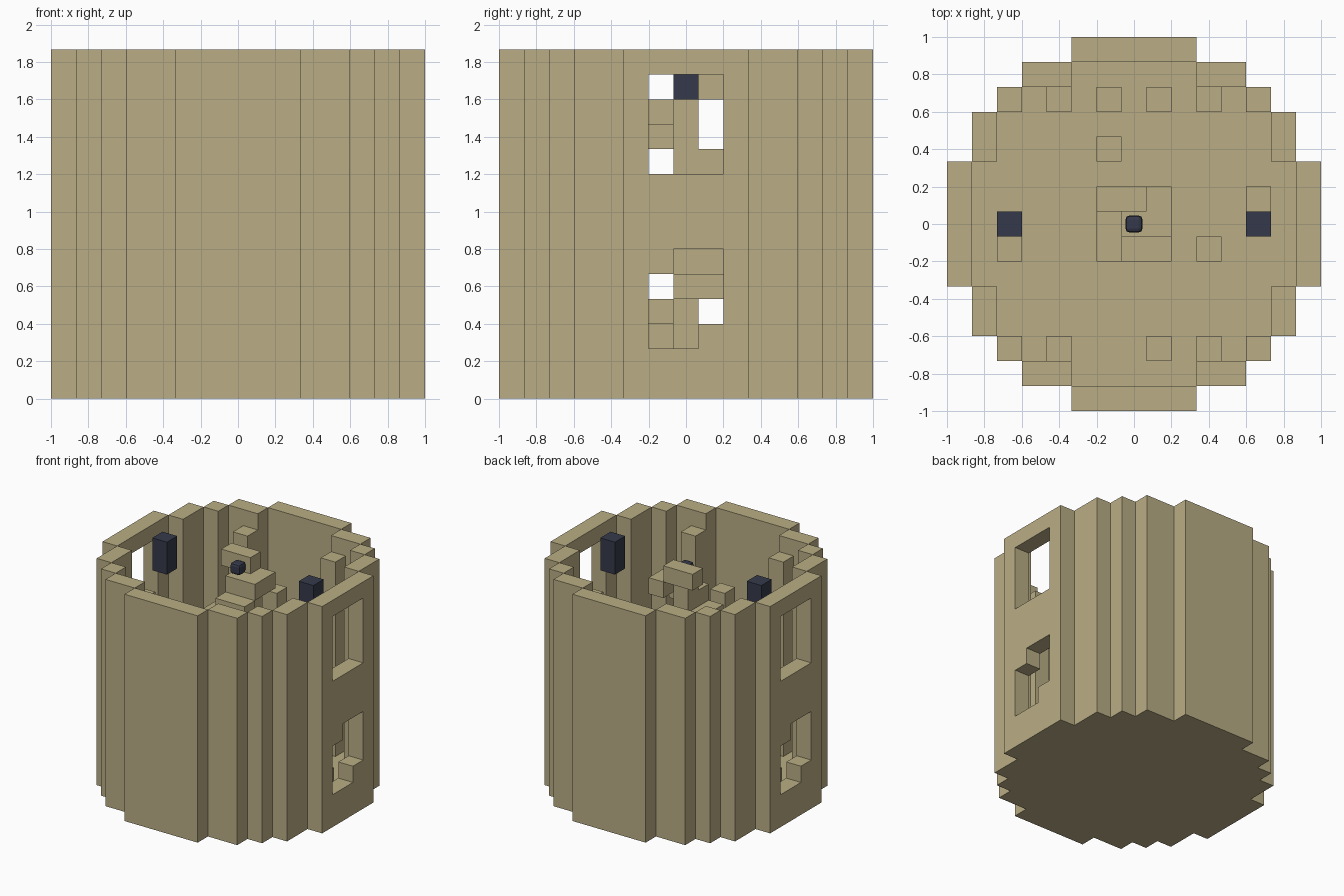
import bpy
import bmesh
from itertools import product
from mathutils import Matrix, Vector

U = 2 / 15      # edge of one block
TOP = 14        # height in blocks

cube = bpy.data.objects.get("Cube")
if cube:
    bpy.data.objects.remove(cube, do_unlink=True)


def material(name, rgb):
    m = bpy.data.materials.new(name)
    m.use_nodes = True
    m.diffuse_color = (*rgb, 1)
    m.node_tree.nodes["Principled BSDF"].inputs["Base Color"].default_value = (*rgb, 1)
    return m


sandstone = material("sandstone", (0.49, 0.42, 0.235))
slate = material("dark_slate", (0.036, 0.042, 0.07))


def finish(name, bm, mat):
    mesh = bpy.data.meshes.new(name)
    bm.to_mesh(mesh)
    bm.free()
    mesh.materials.append(mat)
    obj = bpy.data.objects.new(name, mesh)
    bpy.context.collection.objects.link(obj)
    return obj


def block(xs, ys, zs):
    """All block cells in three inclusive ranges."""
    return set(product(*(range(a, b + 1) for a, b in (xs, ys, zs))))


def column(x, y, z0, z1):
    return block((x, x), (y, y), (z0, z1))


def build(name, cells, mat):
    """Skin a set of cells with only its outside faces."""
    bm = bmesh.new()
    for c in cells:
        centre = Vector((c[0], c[1], c[2] + 0.5))
        for axis, sign in product(range(3), (-1, 1)):
            n = Vector((0, 0, 0))
            n[axis] = sign
            if tuple(int(a + b) for a, b in zip(c, n)) in cells:
                continue
            u = Vector((0, 0, 0))
            u[(axis + 1) % 3] = 0.5
            v = n.cross(u)
            mid = centre + n / 2
            corners = (mid - u - v, mid + u - v, mid + u + v, mid - u + v)
            bm.faces.new([bm.verts.new(p * U) for p in corners])
    bmesh.ops.remove_doubles(bm, verts=bm.verts, dist=0.001)
    return finish(name, bm, mat)


# Round wall: one quarter of the ring, mirrored to all four sides
quarter = {(7, 0), (7, 1), (7, 2), (6, 3), (6, 4), (5, 5), (4, 6), (3, 6), (2, 7), (1, 7), (0, 7)}
ring = {(sx * x, sy * y) for x, y in quarter for sx in (-1, 1) for sy in (-1, 1)}
wall = {(x, y, z) for x, y in ring for z in range(TOP)}

# Window openings, turned half a circle for the opposite wall
for s in (-1, 1):
    wall -= block((7 * s, 7 * s), (-1, 1), (9, 12))
    opening = block((7 * s, 7 * s), (-1, 1), (2, 5))
    wall -= opening - {(7 * s, -s, 5), (7 * s, s, 2)}

# Floor fills the ring at the bottom layer
reach = {y: max(x for x, yy in ring if yy == y) for y in range(-7, 8)}
for y, r in reach.items():
    wall |= block((-r, r), (y, y), (0, 0))
build("round_wall", wall, sandstone)

# Spiral stair: a pinwheel of two-block steps round a central post
steps = [((1, 0), (1, 1)), ((-1, 1), (0, 1)), ((-1, -1), (-1, 0)), ((0, -1), (1, -1))]
stair = column(0, 0, 1, 12)
for z in range(1, TOP):
    stair |= {(x, y, z) for x, y in steps[z % 4]}
build("spiral_stair", stair, sandstone)

# Pillars standing against the inside of the wall
pillars = set()
for sx, sy in product((-1, 1), repeat=2):
    pillars |= column(3 * sx, 5 * sy, 1, 12)
for s in (-1, 1):
    pillars |= column(-s, 5 * s, 1, 9)
build("inner_pillars", pillars, sandstone)

# Loose low blocks on the floor
low = set()
for x, y in ((1, 5), (-1, 3), (3, -1), (5, 1), (-5, -1)):
    low |= column(x, y, 1, 1)
build("floor_blocks", low, sandstone)

# Dark hanging blocks near the two windows
for side, s in (("left", 1), ("right", -1)):
    build(side + "_dark_block", column(5 * s, 0, 12, 13), slate)

# Small rounded knob on top of the central post
bm = bmesh.new()
bmesh.ops.create_cube(bm, size=0.09, matrix=Matrix.Translation((0, 0, 13.45 * U)))
bmesh.ops.bevel(bm, geom=bm.edges[:], offset=0.02, segments=2, profile=0.5, affect='EDGES')
finish("post_knob", bm, slate)
